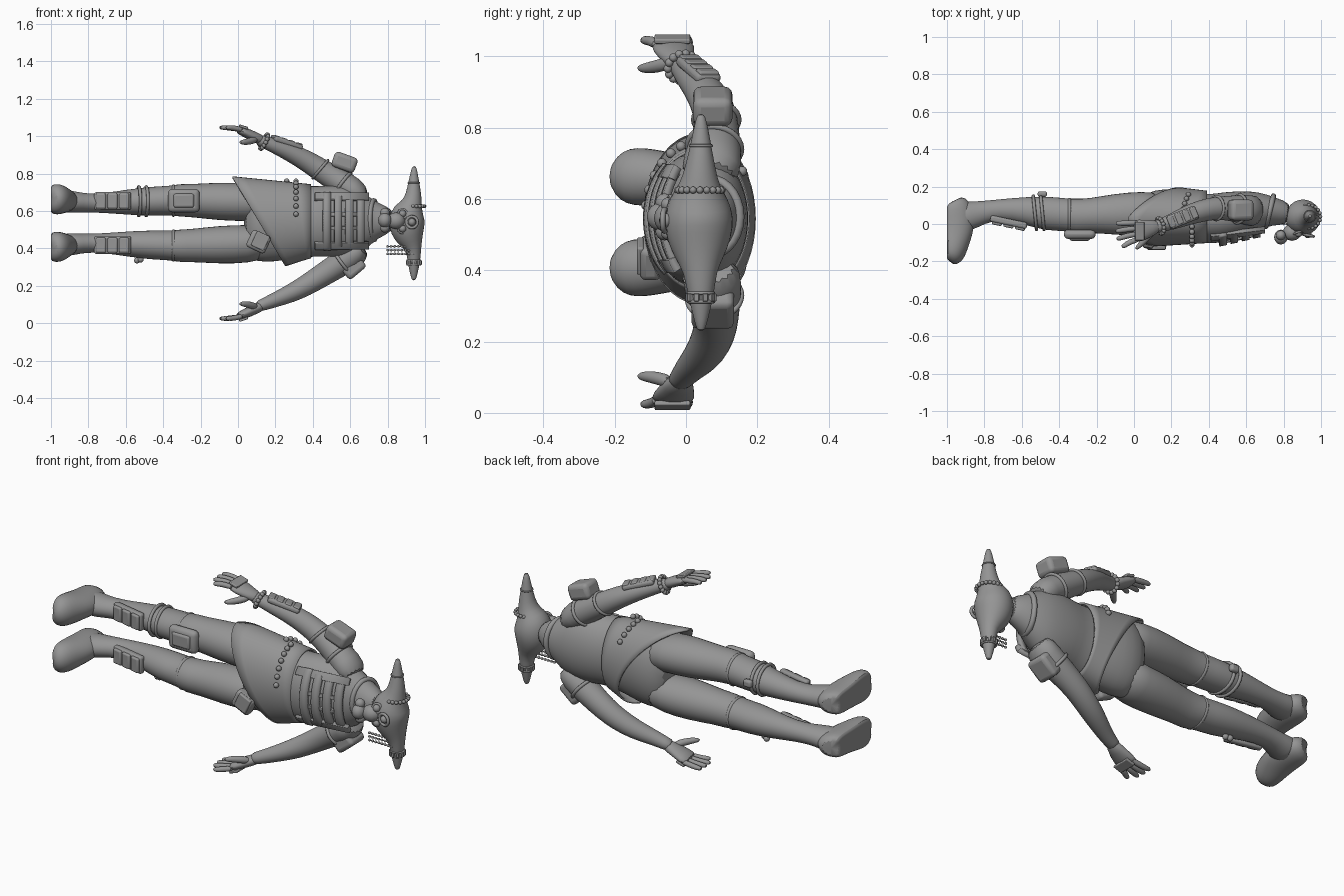
import bpy, bmesh, math
from mathutils import Vector, Matrix, Euler

default = bpy.data.objects.get("Cube")
if default:
    bpy.data.objects.remove(default)

grey = bpy.data.materials.new("plain grey")
grey.use_nodes = True
COLOUR = (0.3, 0.3, 0.3, 1)
grey.diffuse_color = COLOUR
grey.node_tree.nodes["Principled BSDF"].inputs["Base Color"].default_value = COLOUR
MID = .535  # mirror plane between the two sides of the body
SIDES = (("left", 1), ("right", -1))


def finish(name, bm, subdivide=0, bevel=0, angle=50):
    bmesh.ops.recalc_face_normals(bm, faces=bm.faces)
    mesh = bpy.data.meshes.new(name)
    bm.to_mesh(mesh)
    bm.free()
    mesh.materials.append(grey)
    obj = bpy.data.objects.new(name, mesh)
    bpy.context.collection.objects.link(obj)
    if bevel:
        mod = obj.modifiers.new("bevel", "BEVEL")
        mod.width, mod.segments = bevel, 3
    if subdivide:
        obj.modifiers.new("smooth", "SUBSURF").levels = subdivide
        obj.modifiers["smooth"].render_levels = subdivide
    bpy.ops.object.select_all(action="DESELECT")
    obj.select_set(True)
    bpy.context.view_layer.objects.active = obj
    bpy.ops.object.shade_smooth_by_angle(angle=math.radians(angle))
    return obj


def loft(name, sections, ref=(0, 1, 0), floor=None, sides=16):
    """Smooth tube through (x, y, z, radius along ref, radius across)."""
    bm, rings = bmesh.new(), []
    pts = [Vector(s[:3]) for s in sections]
    for i, s in enumerate(sections):
        t = (pts[min(i + 1, len(pts) - 1)] - pts[max(i - 1, 0)]).normalized()
        u = Vector(ref)
        u = (u - u.dot(t) * t).normalized()
        v = t.cross(u)
        ring = []
        for k in range(sides):
            a = math.tau * k / sides
            p = pts[i] + u * s[3] * math.cos(a) + v * s[4] * math.sin(a)
            if floor is not None:
                p.x = max(p.x, floor)
            ring.append(bm.verts.new(p))
        rings.append(ring)
    for r, q in zip(rings, rings[1:]):
        for k in range(sides):
            n = (k + 1) % sides
            bm.faces.new((r[k], r[n], q[n], q[k]))
    bm.faces.new(rings[0])
    bm.faces.new(rings[-1])
    return finish(name, bm, 1)


def box(name, at, size, turn=(0, 0, 0), bevel=.012):
    bm = bmesh.new()
    rot = Euler([math.radians(a) for a in turn]).to_matrix().to_4x4()
    bmesh.ops.create_cube(bm, size=1, matrix=Matrix.Translation(at) @ rot @ Matrix.Diagonal((*size, 1)))
    return finish(name, bm, bevel=bevel)


def beads(name, points, radius, stretch=(1, 1, 1)):
    bm = bmesh.new()
    for p in points:
        bmesh.ops.create_uvsphere(bm, u_segments=12, v_segments=8, radius=radius,
                                  matrix=Matrix.Translation(p) @ Matrix.Diagonal((*stretch, 1)))
    return finish(name, bm)


def oval(centre, axis, ry, rz, count):
    """Points round an ellipse lying across the given axis."""
    t = Vector(axis).normalized()
    u = Vector((0, 1, 0))
    u = (u - u.dot(t) * t).normalized()
    v = t.cross(u)
    turns = [math.tau * k / count for k in range(count)]
    return [Vector(centre) + u * ry * math.cos(a) + v * rz * math.sin(a) for a in turns]


def hoop(name, centre, axis, ry, rz, thick):
    """Closed cord or strap."""
    bm, rings = bmesh.new(), []
    for p in oval(centre, axis, ry, rz, 28):
        out, along = (p - Vector(centre)).normalized(), Vector(axis).normalized()
        rings.append([bm.verts.new(p + thick * (out * math.cos(a) + along * math.sin(a)))
                      for a in (math.tau * k / 8 for k in range(8))])
    for r, q in zip(rings, rings[1:] + rings[:1]):
        for k in range(8):
            n = (k + 1) % 8
            bm.faces.new((r[k], r[n], q[n], q[k]))
    return finish(name, bm)


def shell(name, rule, a0, a1, steps, rows, thick):
    """Curved sheet: rule(angle, t) gives a point; angle 0 is the front."""
    bm = bmesh.new()
    grid = [[bm.verts.new(rule(math.radians(a0 + (a1 - a0) * i / steps), j / rows))
             for j in range(rows + 1)] for i in range(steps + 1)]
    for r, q in zip(grid, grid[1:]):
        for j in range(rows):
            bm.faces.new((r[j], r[j + 1], q[j + 1], q[j]))
    if a1 - a0 == 360:
        bmesh.ops.remove_doubles(bm, verts=bm.verts, dist=.0005)
    obj = finish(name, bm)
    mod = obj.modifiers.new("thickness", "SOLIDIFY")
    mod.thickness, mod.offset = thick, 0
    return obj


def band(name, x0, x1, ry, rz, a0, a1, thick, slope=0, y=.04, z=.545):
    return shell(name, lambda a, t: (x0 + (x1 - x0) * t, y - (ry - slope * t) * math.cos(a), z + rz * math.sin(a)),
                 a0, a1, 24, 2, thick)


# Torso and neck
loft("torso", [(.03, .055, .54, .09, .17), (.1, .055, .54, .13, .218), (.2, .05, .54, .14, .213),
               (.3, .035, .54, .13, .196), (.42, .025, .545, .134, .188), (.5, .04, .545, .134, .192),
               (.6, .06, .545, .119, .19), (.68, .07, .545, .102, .155), (.74, .07, .55, .075, .095),
               (.84, .05, .55, .06, .06)], sides=24)


# Wrapped tunic: slanting hem, cut higher at the back
def tunic(a, t):
    z_side, front = math.sin(a), math.cos(a)
    hem = .11 - .14 * z_side - .13 * min(front, 0)
    x = .39 + (hem - .39) * t
    return x, .038 - (.135 + .018 * t) * front, .545 + (.193 + .042 * t) * z_side


shell("wrapped_tunic", tunic, 0, 360, 48, 6, .01)

# Chest armour: curved plates joined by crossing straps
for i in range(4):
    band(f"chest_rib_{i}", .455 + .06 * i, .495 + .06 * i, .15 - .014 * i, .195 - .008 * i, -50, 50, .022, .008)
for name, s in SIDES:
    band(name + "_chest_strap", .41, .7, .152, .19, 36 * s, 50 * s, .024, .055)
    band(name + "_chest_divider", .46, .67, .142, .188, 8 * s, 14 * s, .016, .045)
hoop("collar", (.725, .068, .55), (1, -.25, 0), .085, .105, .014)

# Legs, boots and shin guards
for name, s in SIDES:
    leg = [(.16, .06, .1, .11, .09), (.05, .055, .112, .122, .105), (-.1, .052, .116, .113, .104),
           (-.24, .045, .12, .092, .09), (-.31, .04, .122, .098, .09), (-.36, .05, .12, .087, .08),
           (-.46, .055, .117, .095, .08), (-.58, .072, .112, .075, .07), (-.72, .078, .107, .055, .053),
           (-.81, .062, .107, .062, .051), (-.87, .045, .112, .078, .058), (-.95, .035, .118, .085, .066)]
    loft(name + "_leg", [(x, y, MID + s * d, a, b) for x, y, d, a, b in leg])
    foot = [(.122, .06, .045), (.105, .088, .062), (.05, .105, .068), (-.02, .105, .072),
            (-.07, .094, .078), (-.12, .082, .084), (-.165, .07, .08), (-.19, .052, .06), (-.2, .028, .03)]
    loft(name + "_foot", [(-1 + h * .4, y, MID + s * (.118 + .06 * max(0, .03 - y)), h, w)
                          for y, h, w in foot], ref=(1, 0, 0), floor=-1)
    z = MID + s * .118
    box(name + "_shin_guard", (-.67, .01, z), (.2, .035, .095), (0, 0, -12))
    for i in range(3):
        box(f"{name}_shin_pad_{i}", (-.732 + .062 * i, .008 - .013 * i, z), (.054, .03, .08), (0, 0, -12), .008)
    hoop(name + "_knee_cuff", (-.345, .047, MID + s * .12), (1, 0, 0), .084, .078, .009)

box("knee_pad", (-.29, -.055, .655), (.17, .05, .125), bevel=.024)
box("knee_pad_centre", (-.29, -.075, .655), (.11, .03, .075))
for i, x in enumerate((-.49, -.53)):
    hoop(f"shin_strap_{i}", (x, .06, .652), (1, .1, 0), .09, .077, .009)
box("strap_buckle", (-.49, .16, .66), (.05, .03, .04))
beads("calf_charm", [(-.52, .06, .34), (-.54, .07, .335)], .016)

# Arms and hands
for name, s in SIDES:
    arm = [(.67, .065, .12, .085, .06), (.61, .075, .18, .085, .075), (.52, .085, .235, .068, .068),
           (.43, .085, .292, .062, .062), (.36, .07, .336, .06, .057), (.28, .045, .378, .054, .05),
           (.2, .01, .41, .043, .04), (.13, -.012, .438, .034, .033), (.1, -.02, .446, .036, .028)]
    loft(name + "_arm", [(x, y, MID + s * d, a, b) for x, y, d, a, b in arm])
    palm = [(.14, -.01, .438, .03, .027), (.09, -.022, .459, .045, .029),
            (.03, -.035, .489, .062, .026), (-.005, -.04, .5, .06, .02)]
    loft(name + "_palm", [(x, y, MID + s * d, a, b) for x, y, d, a, b in palm])
    for i in range(4):
        y = .008 - .033 * i
        tip = -.085 - (.013, .015, .01, -.018)[i]
        loft(f"{name}_finger_{i}", [(.03, y * .9, MID + s * .497, .015, .015),
                                    ((tip + .02) / 2, y - .004, MID + s * .509, .0165, .016),
                                    (tip + .014, y - .004 - .008 * i, MID + s * .511, .0145, .0135),
                                    (tip, y - .005 - .008 * i, MID + s * .51, .008, .007)], sides=8)
    loft(name + "_thumb", [(.1, -.04, MID + s * .45, .022, .022), (.065, -.08, MID + s * .437, .02, .019),
                           (.03, -.115, MID + s * .432, .017, .016), (.008, -.135, MID + s * .432, .008, .008)],
         ref=(0, 0, 1), sides=8)
    box(name + "_hand_plate", (.03, -.038, MID + s * .514), (.05, .1, .014), (0, s * 18, 0), .004)
    hoop(name + "_shoulder_cord", (.56, .08, MID + s * .21), (-.8, .1, s * .6), .075, .073, .009)

box("right_shoulder_pad", (.62, .075, .295), (.12, .12, .075), (0, -40, 0), .02)
box("shoulder_pouch", (.57, .075, .86), (.13, .11, .085), (0, 20, 0), .022)
hoop("elbow_cord", (.44, .085, .823), (-.7, .0, .6), .063, .062, .008)
box("forearm_guard", (.26, .035, .963), (.17, .075, .03), (0, 18, 22))
for i in range(4):
    box(f"forearm_pad_{i}", (.2 + .04 * i, .012 + .016 * i, .993 - .013 * i), (.034, .06, .018), (0, 18, 22), .006)
beads("bracelet", oval((.14, -.01, .97), (-.8, -.2, .4), .042, .042, 14), .012)

# Head drawn out into two tapering horns
loft("head", [(.94, .042, .228, .01, .01), (.94, .042, .255, .018, .018), (.94, .042, .33, .037, .035),
              (.94, .04, .395, .046, .04), (.925, .038, .435, .068, .065), (.905, .036, .49, .093, .092),
              (.902, .036, .55, .1, .1), (.91, .036, .6, .084, .085), (.93, .038, .635, .058, .056),
              (.94, .04, .69, .042, .042), (.94, .042, .77, .026, .026), (.942, .042, .82, .016, .016),
              (.942, .042, .84, .008, .008)], sides=20)
beads("upper_horn_beads", oval((.935, .039, .625), (0, 0, 1), .062, .062, 20), .01)
for i, z in enumerate((.312, .336)):
    hoop(f"lower_horn_band_{i}", (.94, .042, z), (0, .001, 1), .035, .035, .005)
for i, p in enumerate(oval((.94, .042, .324), (0, 0, 1), .036, .036, 10)):
    box(f"lower_horn_stud_{i}", p, (.014, .014, .022), (0, 0, 36 * i), .002)
hoop("upper_horn_ring", (.94, .042, .75), (0, .001, 1), .03, .03, .004)

# Face: brow disc, eyes, snout and breathing mask
hoop("brow_disc_rim", (.93, -.06, .54), (.2, 1, 0), .03, .03, .008)
beads("brow_disc", [(.93, -.056, .54)], .02)
for name, s in SIDES:
    beads(name + "_eye", [(.88, -.05, .545 + .04 * s)], .02)
    hoop(name + "_eye_rim", (.88, -.05, .545 + .04 * s), (-.2, 1, s * -.3), .024, .024, .006)
    beads(name + "_mask_filter", [(.785, -.06, .55 + .04 * s)], .026)
beads("snout", [(.845, -.045, .547)], .05, (1, .9, .9))
beads("breathing_mask", [(.785, -.07, .55)], .04, (.9, 1, 1))

# Strings of beads
for i in range(3):
    z = .37 + .02 * i
    beads(f"hanging_beads_{i}", [(.8 + .019 * k, .0, z) for k in range(7)], .007)
    box(f"hanging_cord_{i}", (.87, .0, z), (.14, .005, .005), bevel=.001)
path = [math.radians(10 + 12 * k) for k in range(12)]
beads("waist_beads", [(.31 - .05 * math.sin(a) ** 2 * (math.cos(a) < 0), .038 - .152 * math.cos(a),
                       .545 + .216 * math.sin(a)) for a in path], .014)

# Hip pouch
box("hip_pouch", (.11, -.1, .435), (.11, .06, .1), (0, 25, 0), .018)
box("hip_pouch_flap", (.12, -.128, .44), (.075, .02, .085), (0, 25, 0), .006)
